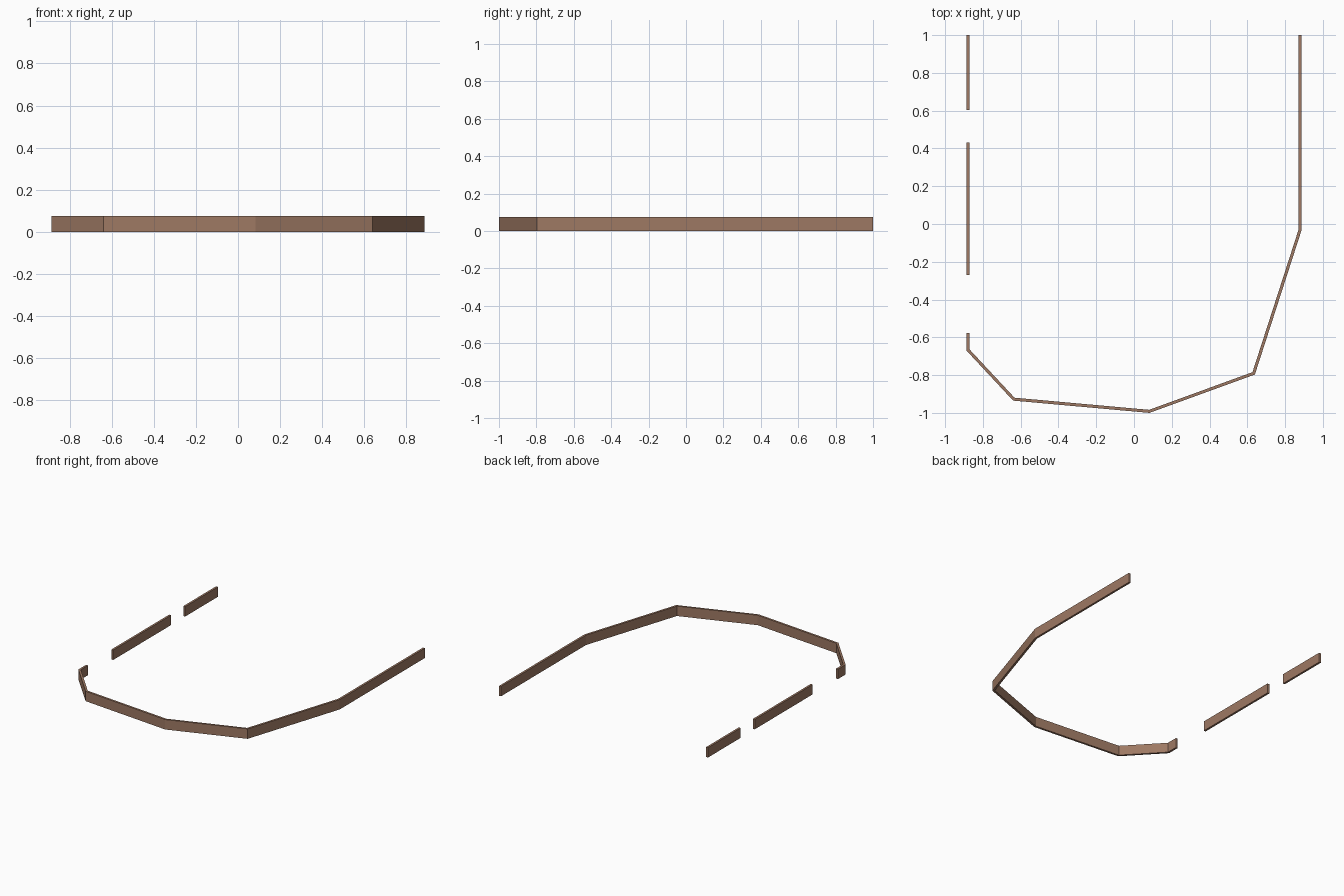
import bpy
from mathutils import Vector

if "Cube" in bpy.data.objects:
    bpy.data.objects.remove(bpy.data.objects["Cube"])

HEIGHT = 0.076
THICK = 0.016
HALF = 0.887

# One colour: brown painted wood
wood = bpy.data.materials.new("brown_wood")
wood.diffuse_color = (0.34, 0.19, 0.125, 1)
wood.use_nodes = True
wood.node_tree.nodes["Principled BSDF"].inputs["Base Color"].default_value = wood.diffuse_color


def inner_path(path):
    """Offset the path to its right-hand (room) side with mitred corners."""
    pts = [Vector(p) for p in path]
    dirs = [(b - a).normalized() for a, b in zip(pts, pts[1:])]
    norms = [Vector((d.y, -d.x)) for d in dirs]
    out = []
    for i, p in enumerate(pts):
        n0 = norms[max(i - 1, 0)]
        n1 = norms[min(i, len(norms) - 1)]
        m = (n0 + n1).normalized()
        out.append(p + m * (THICK / m.dot(n0)))
    return out


def skirting(name, path):
    """Sweep a rectangular board along the outer wall line."""
    outer = [Vector(p) for p in path]
    verts, faces = [], []
    for o, i in zip(outer, inner_path(path)):
        verts += [(o.x, o.y, 0), (o.x, o.y, HEIGHT),
                  (i.x, i.y, HEIGHT), (i.x, i.y, 0)]
    n = len(outer)
    for s in range(n - 1):
        a, b = 4 * s, 4 * s + 4
        for k in range(4):
            j = (k + 1) % 4
            faces.append((a + k, b + k, b + j, a + j))
    faces += [(0, 1, 2, 3), tuple(4 * (n - 1) + k for k in (3, 2, 1, 0))]
    mesh = bpy.data.meshes.new(name)
    mesh.from_pydata(verts, [], faces)
    mesh.materials.append(wood)
    mesh.update()
    obj = bpy.data.objects.new(name, mesh)
    bpy.context.collection.objects.link(obj)
    return obj


# Long board: right wall, faceted bay, short return on the left wall
skirting("bay_skirting_board", [
    (HALF, 1.0), (HALF, -0.033), (0.64, -0.797), (0.082, -1.0),
    (-0.64, -0.935), (-HALF, -0.67), (-HALF, -0.577)])

# Left wall boards between the openings
skirting("left_middle_skirting_board", [(-HALF, -0.27), (-HALF, 0.432)])
skirting("left_back_skirting_board", [(-HALF, 0.603), (-HALF, 1.0)])
